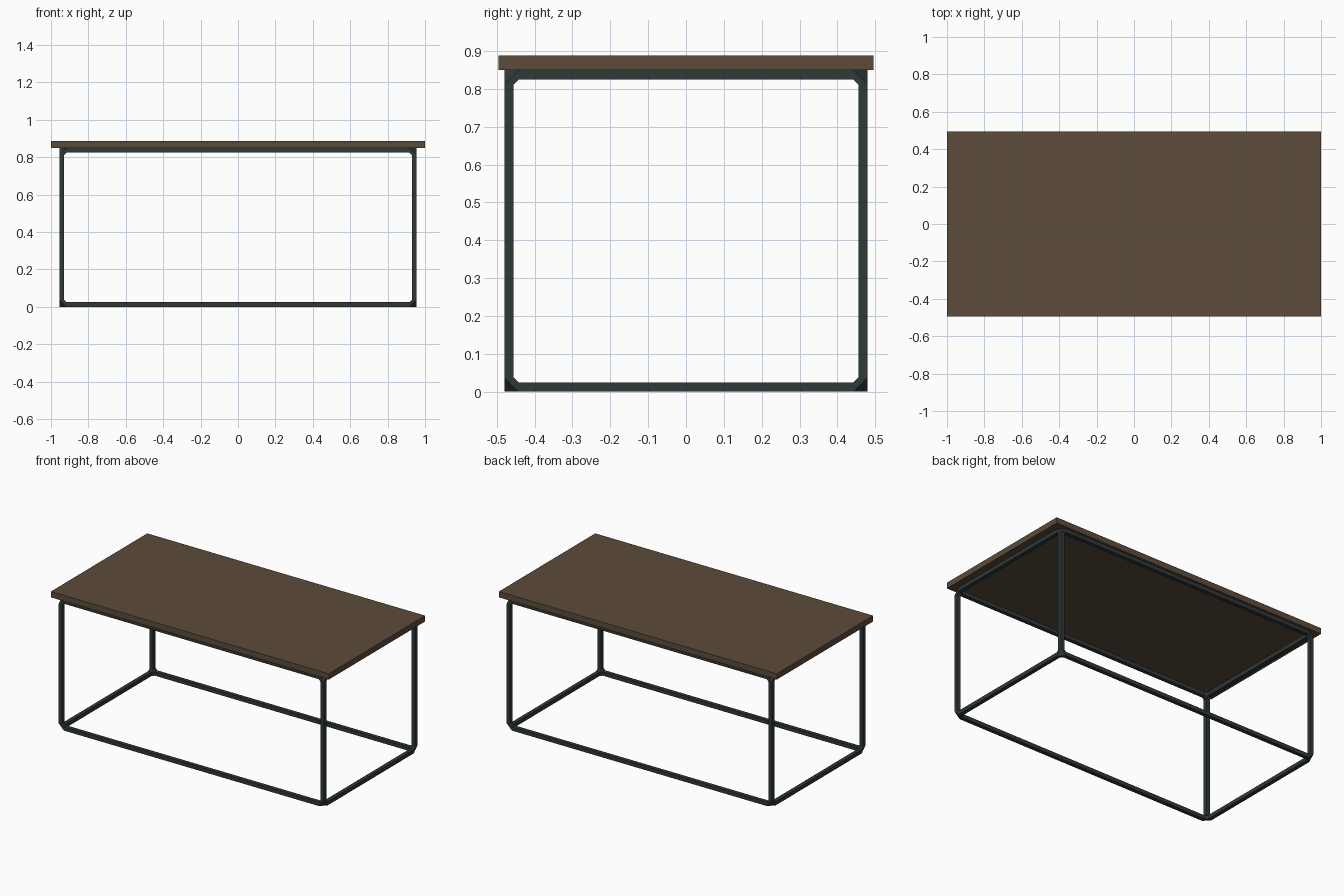
import bpy
import bmesh
from itertools import product
from mathutils import Vector

# Remove the default cube
if "Cube" in bpy.data.objects:
    bpy.data.objects.remove(bpy.data.objects["Cube"], do_unlink=True)


def make_material(name, rgb):
    mat = bpy.data.materials.new(name)
    mat.use_nodes = True
    colour = (*rgb, 1.0)
    mat.diffuse_color = colour
    mat.node_tree.nodes["Principled BSDF"].inputs["Base Color"].default_value = colour
    return mat


def make_object(name, bm, mat):
    mesh = bpy.data.meshes.new(name)
    bm.to_mesh(mesh)
    bm.free()
    mesh.materials.append(mat)
    obj = bpy.data.objects.new(name, mesh)
    bpy.context.collection.objects.link(obj)
    return obj


wood = make_material("dark brown wood", (0.107, 0.072, 0.044))
metal = make_material("dark green grey metal", (0.029, 0.041, 0.039))

HALF = Vector((0.955, 0.48, 0.425))   # half size of the frame
BAR = 0.025                           # bar thickness
SETBACK = 0.038                       # corner joint length along each bar
TOP_Z, TOP_THICK = 0.888, 0.038


def ring_points(corner, axis):
    """Square bar end near a corner, in the same order at every corner."""
    points = []
    for a, b in ((0, 0), (BAR, 0), (BAR, BAR), (0, BAR)):
        inset = [0, 0, 0]
        inset[axis] = SETBACK
        inset[(axis + 1) % 3], inset[(axis + 2) % 3] = a, b
        points.append(Vector([s * (h - i) for s, h, i in zip(corner, HALF, inset)]))
    return points


# Metal frame: chamfered corner joints wrapped around three bar ends
bm = bmesh.new()
rings = {}
for corner in product((-1, 1), repeat=3):
    verts = []
    for axis in range(3):
        ring = [bm.verts.new(p) for p in ring_points(corner, axis)]
        rings[corner, axis] = ring
        verts += ring
    bmesh.ops.convex_hull(bm, input=verts)
    # Open the joint where the bars leave it
    ends = [f for f in bm.faces
            if any(set(f.verts) <= set(rings[corner, axis]) for axis in range(3))]
    bmesh.ops.delete(bm, geom=ends, context="FACES")

# Merge flat triangle pairs on the joints
bmesh.ops.dissolve_limit(bm, angle_limit=0.01, verts=[], edges=bm.edges[:])

# Straight bars between the joints
for (corner, axis), ring in rings.items():
    if corner[axis] < 0:
        other = list(corner)
        other[axis] = 1
        far = rings[tuple(other), axis]
        for i in range(4):
            j = (i + 1) % 4
            bm.faces.new((ring[i], ring[j], far[j], far[i]))
bmesh.ops.recalc_face_normals(bm, faces=bm.faces[:])
bmesh.ops.translate(bm, verts=bm.verts[:], vec=(0, 0, HALF.z))
make_object("metal_frame", bm, metal)

# Wooden table top
bm = bmesh.new()
bmesh.ops.create_cube(bm, size=1)
bmesh.ops.scale(bm, verts=bm.verts[:], vec=(2.0, 0.99, TOP_THICK))
bmesh.ops.translate(bm, verts=bm.verts[:], vec=(0, 0, TOP_Z - TOP_THICK / 2))
make_object("table_top", bm, wood)
